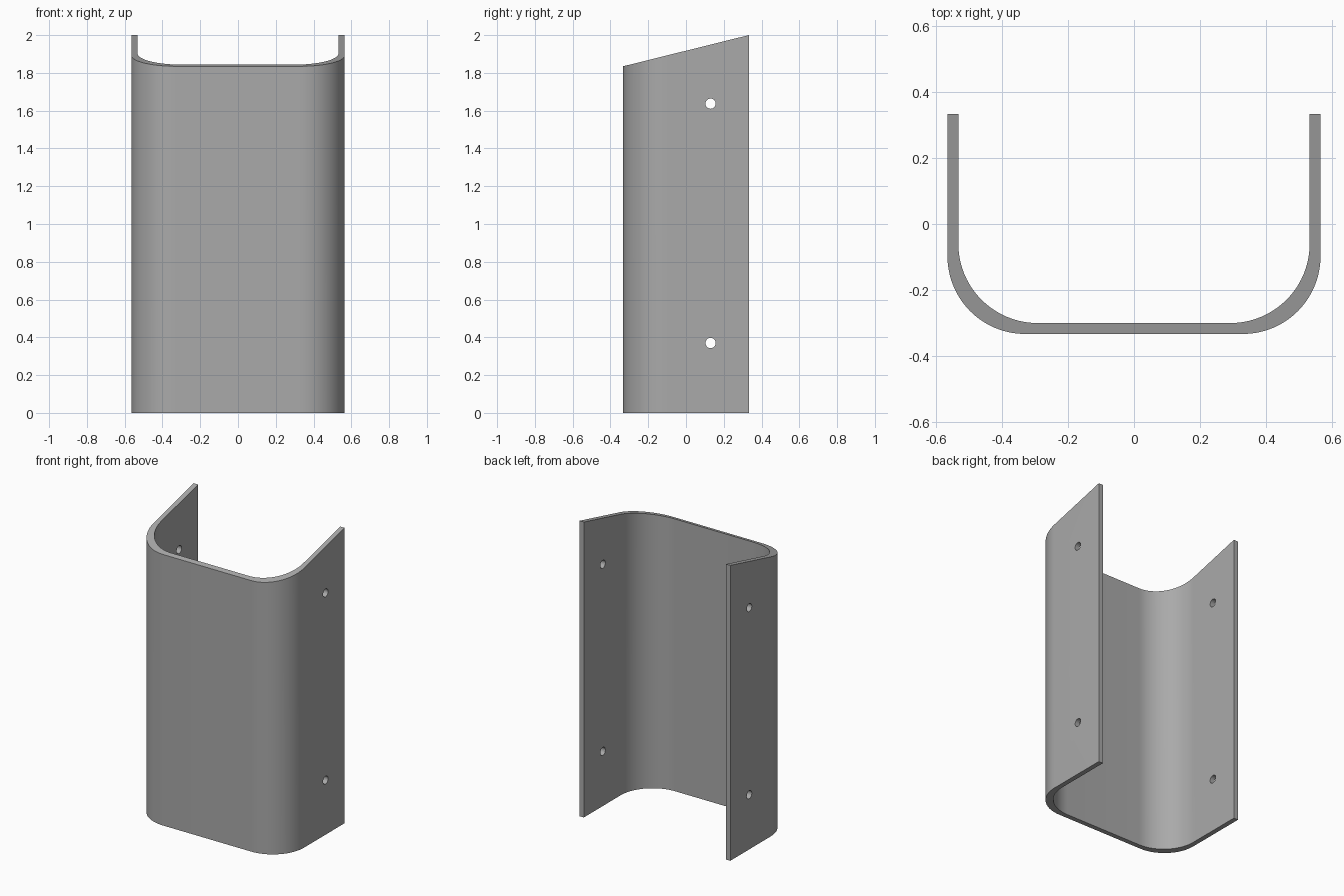
import bpy, bmesh
from math import sin, cos, pi, radians

HALF_W, HALF_D, WALL = 0.565, 0.333, 0.033
FRONT_Z, BACK_Z = 1.835, 2.0

cube = bpy.data.objects.get("Cube")
if cube:
    bpy.data.objects.remove(cube, do_unlink=True)

grey = bpy.data.materials.new("brushed grey")
grey.use_nodes = True
colour = (0.40, 0.40, 0.40, 1)
grey.diffuse_color = colour
grey.node_tree.nodes["Principled BSDF"].inputs["Base Color"].default_value = colour


def half_profile(half_w, front, radius, steps=20):
    """Right half of a U, from the front corner round to the open back end."""
    cx, cy = half_w - radius, front + radius
    arc = [(cx + radius * sin(a), cy - radius * cos(a))
           for a in (pi / 2 * i / steps for i in range(steps + 1))]
    return arc + [(half_w, HALF_D)]


def full_profile(half):
    return [(-x, y) for x, y in reversed(half)] + half


def top_z(y):
    return FRONT_Z + (BACK_Z - FRONT_Z) * (y + HALF_D) / (2 * HALF_D)


# Channel: a U-shaped wall extruded upward to a sloping top
outer = full_profile(half_profile(HALF_W, -HALF_D, 0.235))
inner = full_profile(half_profile(HALF_W - WALL, -HALF_D + WALL, 0.24))
bm = bmesh.new()
base = bm.faces.new([bm.verts.new((x, y, 0)) for x, y in outer + inner[::-1]])
result = bmesh.ops.extrude_face_region(bm, geom=[base])
for v in result["geom"]:
    if isinstance(v, bmesh.types.BMVert):
        v.co.z = top_z(v.co.y)
bmesh.ops.recalc_face_normals(bm, faces=bm.faces)
mesh = bpy.data.meshes.new("channel")
bm.to_mesh(mesh)
bm.free()
mesh.materials.append(grey)
channel = bpy.data.objects.new("channel", mesh)
bpy.context.collection.objects.link(channel)

# Screw holes through both side walls
cutters = []
for z in (0.37, 1.637):
    bpy.ops.mesh.primitive_cylinder_add(vertices=32, radius=0.027, depth=1.5,
                                        location=(0, 0.13, z), rotation=(0, pi / 2, 0))
    cutter = bpy.context.object
    cutter.name = "hole_cutter"
    cutter.hide_render = True
    cutter.data.materials.append(grey)
    cutters.append(cutter)
    cut = channel.modifiers.new("screw hole", "BOOLEAN")
    cut.operation, cut.solver, cut.object = "DIFFERENCE", "EXACT", cutter

bpy.ops.object.select_all(action="DESELECT")
bpy.context.view_layer.objects.active = channel
channel.select_set(True)
for mod in list(channel.modifiers):
    bpy.ops.object.modifier_apply(modifier=mod.name)
for cutter in cutters:
    bpy.data.objects.remove(cutter, do_unlink=True)
bpy.ops.object.shade_smooth_by_angle(angle=radians(30))
